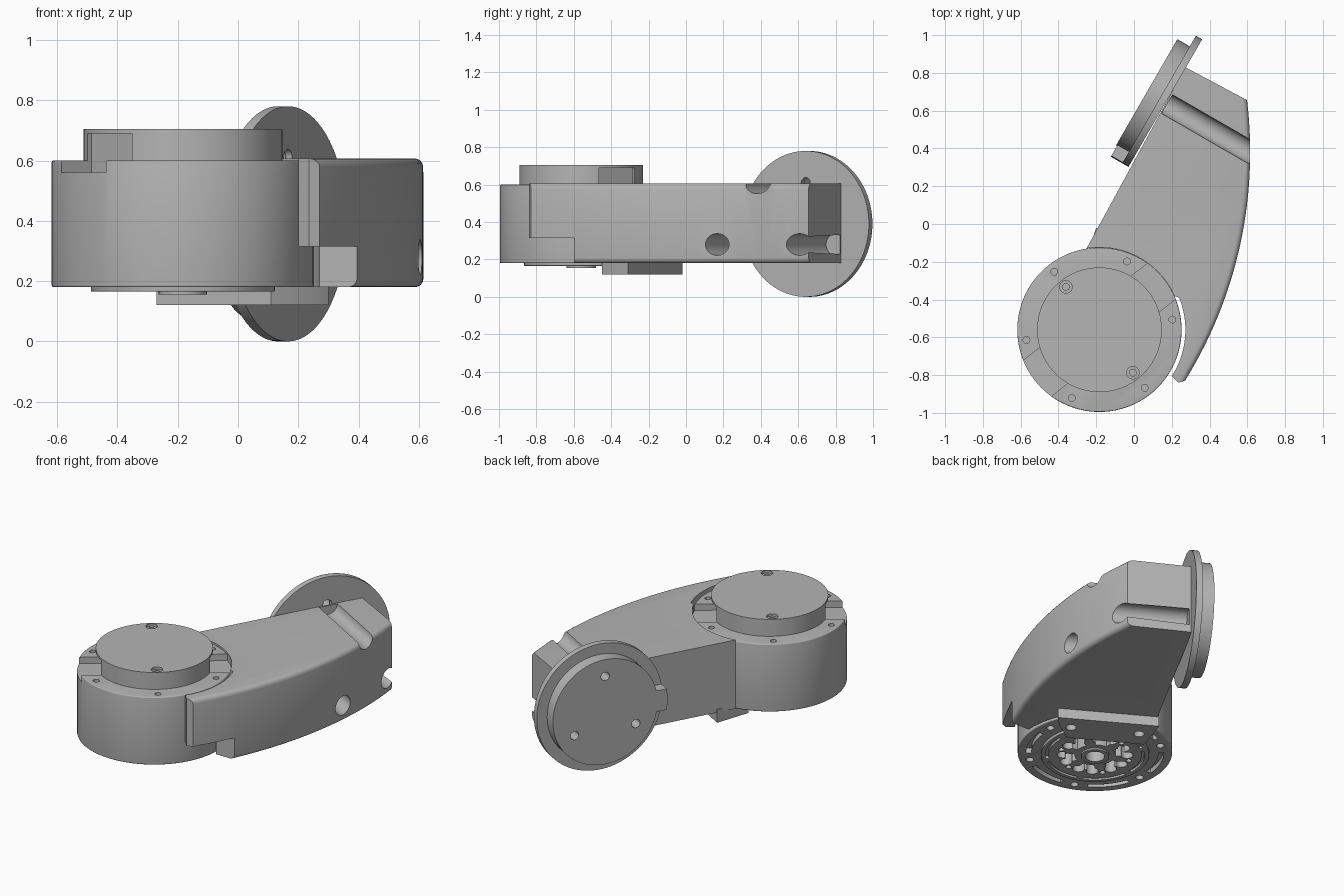
import bpy, bmesh
from math import sin, cos, radians, pi
from mathutils import Matrix, Vector

cube = bpy.data.objects.get("Cube")
if cube:
    bpy.data.objects.remove(cube)

grey = bpy.data.materials.new("plain grey")
grey.use_nodes = True
COLOUR = (0.46, 0.46, 0.46, 1)
grey.diffuse_color = COLOUR
grey.node_tree.nodes["Principled BSDF"].inputs["Base Color"].default_value = COLOUR


def arc(r, a0, a1, n, cx=0, cy=0):
    """Points on an arc, angles in degrees."""
    return [(cx + r * cos(radians(a0 + (a1 - a0) * i / n)),
             cy + r * sin(radians(a0 + (a1 - a0) * i / n))) for i in range(n + 1)]


def prism(name, pts, z0, z1, frame=None, bevel=0, rule=None):
    """Extrude an outline from z0 to z1; optionally round the edges chosen by a rule."""
    bm = bmesh.new()
    base = bm.faces.new([bm.verts.new((x, y, z0)) for x, y in pts])
    out = bmesh.ops.extrude_face_region(bm, geom=[base])
    for v in out["geom"]:
        if isinstance(v, bmesh.types.BMVert):
            v.co.z = z1
    bmesh.ops.recalc_face_normals(bm, faces=bm.faces)
    if bevel:
        edges = [e for e in bm.edges if rule(e)]
        bmesh.ops.bevel(bm, geom=edges, offset=bevel, segments=4, profile=0.5, affect='EDGES')
    if frame:
        bm.transform(frame)
    mesh = bpy.data.meshes.new(name)
    bm.to_mesh(mesh)
    bm.free()
    mesh.materials.append(grey)
    ob = bpy.data.objects.new(name, mesh)
    bpy.context.collection.objects.link(ob)
    return ob


def disc(name, r, z0, z1, x=0, y=0, frame=None, n=72, bevel=0):
    pts = arc(r, 0, 360, n, x, y)[:-1]
    flat = lambda e: abs(e.verts[0].co.z - e.verts[1].co.z) < 1e-6
    return prism(name, pts, z0, z1, frame, bevel, flat)


def sector(r0, r1, a0, a1, z0, z1, frame):
    pts = arc(r0, a0, a1, 8) + arc(r1, a1, a0, 8)
    return prism("cutter", pts, z0, z1, frame)


def cut(target, cutters):
    """Subtract the cutters and discard them."""
    bpy.context.view_layer.objects.active = target
    for c in cutters:
        c.hide_render = True
        m = target.modifiers.new("cut", 'BOOLEAN')
        m.operation, m.solver, m.object = 'DIFFERENCE', 'EXACT', c
        bpy.ops.object.modifier_apply(modifier=m.name)
        bpy.data.objects.remove(c)


def polar(r, a):
    return r * cos(radians(a)), r * sin(radians(a))


# Frames: the drum stands upright, the flange faces sideways at the arm's far end
DX, DY = -0.183, -0.56
drum_at = Matrix.Translation((DX, DY, 0))
t = Vector((0.5, 0.866, 0))
n = Vector((-0.866, 0.5, 0))
flange_at = Matrix.Translation((0.145, 0.652, 0.39)) @ Matrix((t, (0, 0, -1), n)).transposed().to_4x4()
keyway_at = drum_at @ Matrix.Rotation(radians(38), 4, 'Z')

# Arm: curved outer side, straight flange side, hollow round the drum
outer = arc(2.294, -31.8, 6.9, 28, 0.615 - 2.294, 0.38)
hollow = arc(0.436, 99, 24, 24, DX, DY) + arc(0.455, 22, -32.6, 18, DX, DY)
outline = outer + [(0.272, 0.83)] + hollow + [(0.235, -0.84)]


def on_outer_rim(e):
    a, b = e.verts
    near = lambda v: abs((Vector((v.co.x, v.co.y)) - Vector((0.615 - 2.294, 0.38))).length - 2.294) < 0.001
    return abs(a.co.z - b.co.z) < 1e-6 and near(a) and near(b)


arm = prism("arm", outline, 0.18, 0.607, None, 0.028, on_outer_rim)

# Relief under the arm tip, and screw access bores leading to the flange
relief = prism("cutter", [(0, -1), (0.8, -1), (0.8, -0.6), (0, -0.6)], 0, 0.315)
bores = []
for a in (-90, 30, 150):
    x, y = polar(0.22, a)
    bores.append(disc("cutter", 0.058, -1.2, -0.035, x, y, flange_at, 32))
cut(arm, [relief] + bores)

# Clamp pad below the arm
pad = prism("clamp_pad", [(-0.27, -0.23), (0.11, -0.45), (0.24, -0.37), (0.3, -0.31), (-0.2, -0.02)],
            0.12, 0.2)
cut(pad, [disc("cutter", 0.03, 0, 0.17, x, y, None, 24) for x, y in ((-0.17, -0.16), (0.17, -0.35))])

# Drum with rim screw holes and two keyway notches
drum = disc("drum", 0.435, 0.18, 0.6, frame=drum_at, n=96, bevel=0.006)


def keyways():
    boxes = []
    for s in (-1, 1):
        pts = [(s * 0.29, -0.12), (s * 0.6, -0.12), (s * 0.6, 0.12), (s * 0.29, 0.12)]
        boxes.append(prism("cutter", pts, 0.56, 0.69, keyway_at))
    return boxes


drum_cuts = keyways()
for i in range(6):
    a = 8 + 60 * i
    drum_cuts.append(disc("cutter", 0.018, 0.58, 0.7, *polar(0.39, a), drum_at, 16))
    # Underside: screw holes and curved slots in the outer ring
    drum_cuts.append(disc("cutter", 0.022, 0.1, 0.22, *polar(0.375, a), drum_at, 16))
    drum_cuts.append(sector(0.358, 0.388, a + 12, a + 48, 0.1, 0.21, drum_at))
drum_cuts.append(disc("cutter", 0.25, 0.1, 0.27, frame=drum_at))
cut(drum, drum_cuts)

# Cap on the drum, with two countersunk screw holes
cap = disc("drum_cap", 0.33, 0.55, 0.705, frame=drum_at, n=96)
cap_cuts = keyways()
for a in (128, -52):
    x, y = polar(0.288, a)
    cap_cuts.append(disc("cutter", 0.033, 0.69, 0.8, x, y, drum_at, 24))
    cap_cuts.append(disc("cutter", 0.018, 0.64, 0.8, x, y, drum_at, 16))
cut(cap, cap_cuts)

# Underside hub with petal-shaped openings and a ring groove
hub = disc("underside_hub", 0.305, 0.165, 0.24, frame=drum_at, n=72, bevel=0.004)
groove = sector(0.262, 0.28, 0, 359.9, 0.1, 0.18, drum_at)
bpy.data.objects.remove(groove)
hub_cuts = [disc("cutter", 0.06, 0.1, 0.3, frame=drum_at, n=32)]
for i in range(6):
    a = 8 + 60 * i
    hub_cuts.append(sector(0.115, 0.17, a - 17, a + 17, 0.1, 0.3, drum_at))
    for side in (-13, 13):
        hub_cuts.append(disc("cutter", 0.034, 0.1, 0.3, *polar(0.18, a + side), drum_at, 20))
    hub_cuts.append(disc("cutter", 0.016, 0.1, 0.2, *polar(0.2, a + 30), drum_at, 16))
    hub_cuts.append(sector(0.262, 0.28, a + 4, a + 56, 0.1, 0.18, drum_at))
cut(hub, hub_cuts)

# Hub centre collar
collar = disc("hub_collar", 0.08, 0.155, 0.23, frame=drum_at, n=40)
cut(collar, [disc("cutter", 0.055, 0.1, 0.3, frame=drum_at, n=32)])

# Flange plate, raised boss and locating key
plate = disc("flange_plate", 0.39, -0.024, 0.014, frame=flange_at, n=96)
boss = disc("flange_boss", 0.325, 0.0, 0.09, frame=flange_at, n=96)
for part, r in ((plate, 0.028), (boss, 0.026)):
    cut(part, [disc("cutter", r, -0.2, 0.2, *polar(0.22, a), flange_at, 24) for a in (-90, 30, 150)])
key_outline = [(-0.3, -0.065), (-0.3, 0.065)] + [(-x, y) for x, y in arc(0.39, 9.6, -9.6, 6)]
key = prism("flange_key", key_outline, 0.01, 0.084, flange_at)

# Smooth the round faces, keep edges sharp
bpy.ops.object.select_all(action='DESELECT')
for ob in (arm, pad, drum, cap, hub, collar, plate, boss, key):
    ob.select_set(True)
bpy.context.view_layer.objects.active = arm
bpy.ops.object.shade_smooth_by_angle(angle=radians(30))
